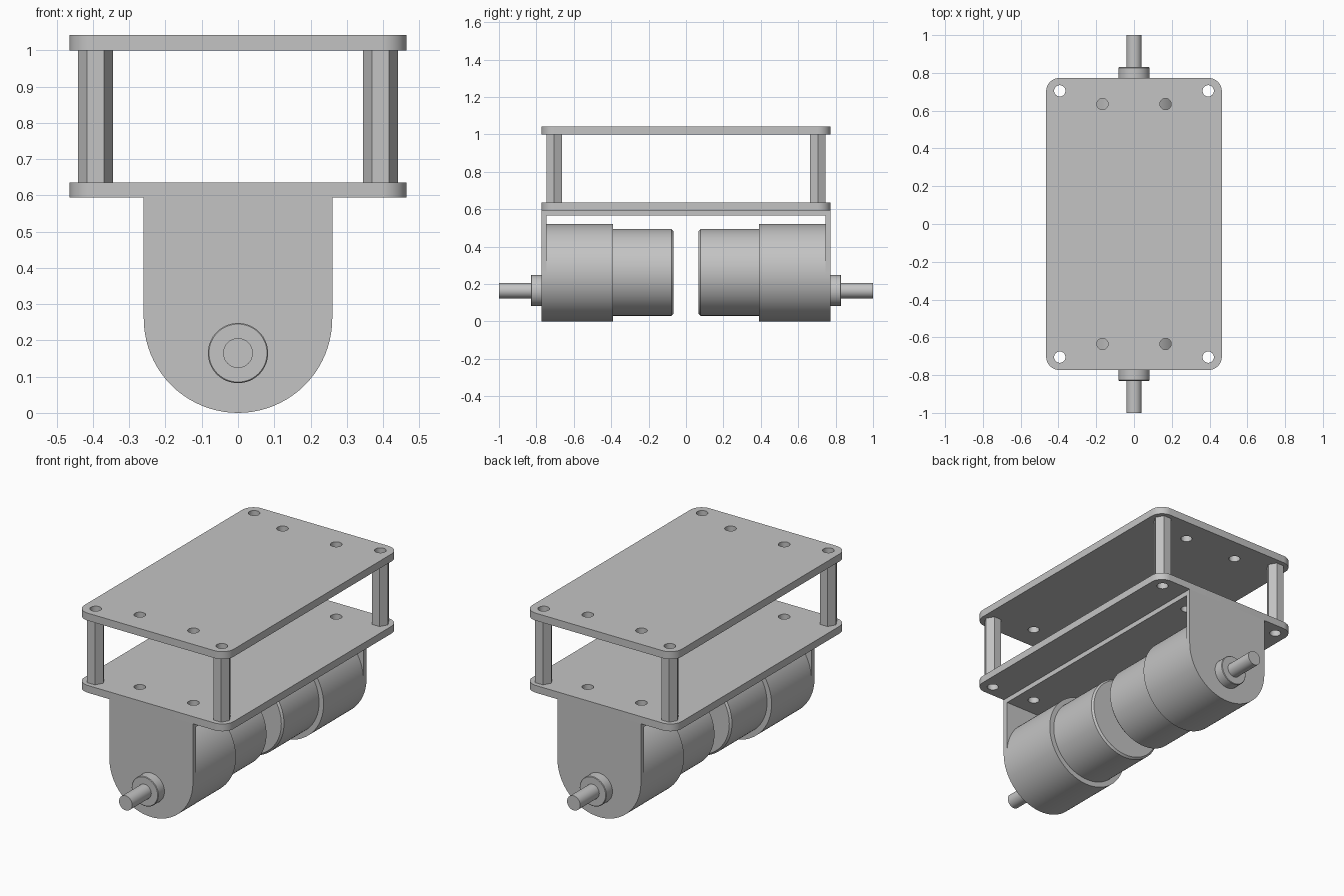
import bpy, bmesh
from math import pi, cos, sin
from mathutils import Matrix

if "Cube" in bpy.data.objects:
    bpy.data.objects.remove(bpy.data.objects["Cube"], do_unlink=True)

# One plain grey for everything
GREY = (0.55, 0.55, 0.55, 1)
grey = bpy.data.materials.new("plain grey")
grey.use_nodes = True
grey.diffuse_color = GREY
grey.node_tree.nodes["Principled BSDF"].inputs["Base Color"].default_value = GREY


def arc(cx, cy, r, start=0.0, end=2 * pi, steps=32, closed=True):
    """Points on an arc; a closed circle leaves out the repeated last point."""
    count = steps if closed else steps + 1
    return [(cx + r * cos(start + (end - start) * i / steps),
             cy + r * sin(start + (end - start) * i / steps)) for i in range(count)]


def rounded_rect(hx, hy, r):
    pts = []
    for k, (sx, sy) in enumerate([(1, 1), (-1, 1), (-1, -1), (1, -1)]):
        pts += arc(sx * (hx - r), sy * (hy - r), r, k * pi / 2, (k + 1) * pi / 2, 10, False)
    return pts


def finish(name, bm):
    """Turn a bmesh into a grey object with sharp edges kept."""
    bmesh.ops.recalc_face_normals(bm, faces=bm.faces)
    mesh = bpy.data.meshes.new(name)
    bm.to_mesh(mesh)
    bm.free()
    mesh.materials.clear()
    mesh.materials.append(grey)
    obj = bpy.data.objects.new(name, mesh)
    bpy.context.collection.objects.link(obj)
    bpy.ops.object.select_all(action='DESELECT')
    obj.select_set(True)
    bpy.context.view_layer.objects.active = obj
    bpy.ops.object.shade_smooth_by_angle()
    return obj


def prism(bm, loops, thickness, matrix):
    """Add an outline with holes, extruded evenly about its plane, to bm."""
    curve = bpy.data.curves.new("outline", 'CURVE')
    curve.dimensions = '2D'
    curve.fill_mode = 'BOTH'
    curve.extrude = thickness / 2
    for loop in loops:
        spline = curve.splines.new('POLY')
        spline.points.add(len(loop) - 1)
        for point, (x, y) in zip(spline.points, loop):
            point.co = (x, y, 0, 1)
        spline.use_cyclic_u = True
    helper = bpy.data.objects.new("outline", curve)
    bpy.context.collection.objects.link(helper)
    bpy.context.view_layer.update()
    graph = bpy.context.evaluated_depsgraph_get()
    mesh = bpy.data.meshes.new_from_object(helper.evaluated_get(graph))
    mesh.transform(matrix)
    bm.from_mesh(mesh)
    bpy.data.objects.remove(helper)
    bpy.data.curves.remove(curve)
    bpy.data.meshes.remove(mesh)
    bmesh.ops.remove_doubles(bm, verts=bm.verts, dist=0.0002)


def lathe(name, profile, z, side, segments=64):
    """Spin (radius, y) points around a lengthwise axis at height z."""
    bm = bmesh.new()
    rings = [[bm.verts.new((x, side * y, z + h)) for x, h in arc(0, 0, r, steps=segments)]
             for r, y in profile]
    for a, b in zip(rings, rings[1:]):
        for i in range(segments):
            j = (i + 1) % segments
            bm.faces.new((a[i], a[j], b[j], b[i]))
    bm.faces.new(rings[0])
    bm.faces.new(rings[-1])
    return finish(name, bm)


CORNERS = [(sx, sy) for sx in (-1, 1) for sy in (-1, 1)]
HX, HY = 0.465, 0.773            # plate half sizes
POST_X, POST_Y = 0.393, 0.705    # standoff positions
HOLE = 0.03
post_holes = [arc(sx * POST_X, sy * POST_Y, HOLE) for sx, sy in CORNERS]
mount_holes = [arc(sx * 0.167, sy * 0.635, HOLE) for sx, sy in CORNERS]

# Two rounded deck plates
for name, low, high in (("lower_plate", 0.594, 0.635), ("upper_plate", 1.0, 1.042)):
    bm = bmesh.new()
    prism(bm, [rounded_rect(HX, HY, 0.07)] + post_holes + mount_holes,
          high - low, Matrix.Translation((0, 0, (low + high) / 2)))
    finish(name, bm)

# Hollow hexagonal standoffs
for sx, sy in CORNERS:
    bm = bmesh.new()
    prism(bm, [arc(0, 0, 0.048, steps=6), arc(0, 0, HOLE)], 0.365,
          Matrix.Translation((sx * POST_X, sy * POST_Y, 0.8175)))
    finish(f"standoff_{'left' if sx > 0 else 'right'}_{'back' if sy > 0 else 'front'}", bm)

# Bent bracket: flat web and two rounded cheeks
R, SHEET = 0.26, 0.028
inner = HY - SHEET
bm = bmesh.new()
web = [(R, inner), (-R, inner), (-R, -inner), (R, -inner)]
prism(bm, [web] + mount_holes, SHEET, Matrix.Translation((0, 0, 0.594 - SHEET / 2)))
cheek = arc(0, R, R, pi, 2 * pi, 40, False) + [(R, 0.594), (-R, 0.594)]
for side in (-1, 1):
    prism(bm, [cheek], SHEET, Matrix.Translation((0, side * (HY - SHEET / 2), 0))
          @ Matrix.Rotation(pi / 2, 4, 'X'))
finish("bracket", bm)

# Motors with gearbox, offset boss and shaft
SHAFT_Z = 0.165
for end, side in (("front", -1), ("back", 1)):
    lathe(f"gearbox_{end}", [(R, inner), (R, 0.39), (0.2, 0.39)], R, side, 80)
    lathe(f"motor_{end}", [(0.232, 0.4), (0.232, 0.078), (0.222, 0.068)], 0.262, side, 80)
    lathe(f"boss_{end}", [(0.083, inner), (0.083, 0.827), (0.08, 0.83)], SHAFT_Z, side)
    lathe(f"shaft_{end}", [(0.041, 0.82), (0.041, 1.0)], SHAFT_Z, side, 40)
